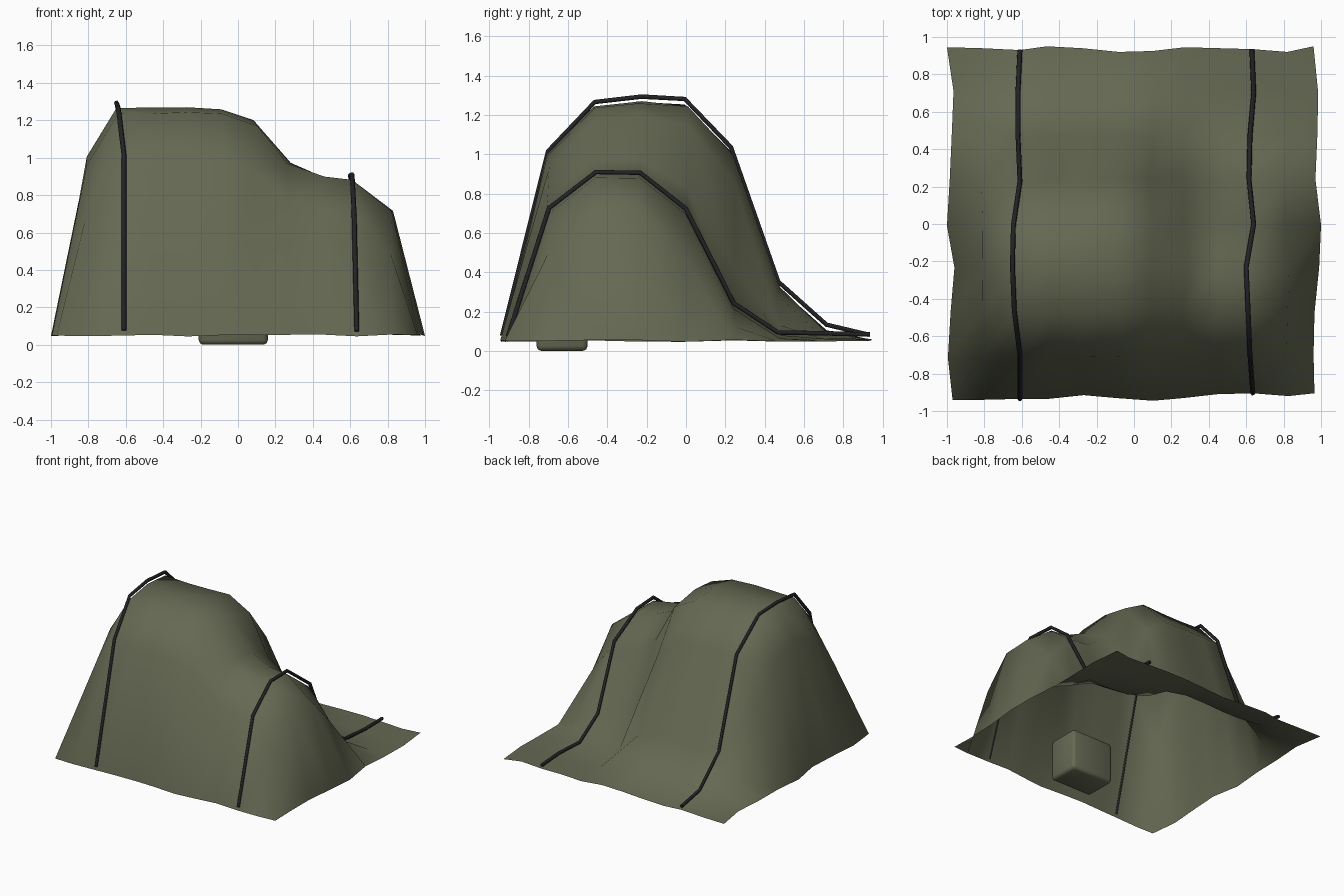
import bpy
import bmesh
import random

random.seed(4)
scene = bpy.context.scene
default_cube = scene.objects.get("Cube")
if default_cube:
    bpy.data.objects.remove(default_cube, do_unlink=True)


def make_material(name, color):
    material = bpy.data.materials.new(name)
    material.use_nodes = True
    material.diffuse_color = color
    shader = material.node_tree.nodes["Principled BSDF"]
    shader.inputs["Base Color"].default_value = color
    shader.inputs["Roughness"].default_value = 0.9
    return material


def add_object(name, data, material):
    obj = bpy.data.objects.new(name, data)
    scene.collection.objects.link(obj)
    data.materials.append(material)
    return obj


olive = make_material("olive canvas", (0.13, 0.14, 0.085, 1))
black = make_material("black strap", (0.016, 0.016, 0.018, 1))

# Canvas profiles from front to back over the tall and the low load
GROUND = 0.05
tall = [0.05, 0.99, 1.24, 1.27, 1.25, 1.01, 0.33, 0.10, 0.06]
low = [0.05, 0.70, 0.88, 0.88, 0.69, 0.21, 0.07, 0.06, 0.06]

# Per column: share of the tall profile, and how far the side droops
tall_share = [1, 1, 1, 1, 1, 0.98, 0.82, 0.25, 0.04, 0, 0, 0]
fullness = [0, 0.78, 1, 1, 1, 1, 1, 1, 1, 1, 0.8, 0]

# Wandering columns: both hems and the two strap lines
wander = {
    0: [-0.97, -0.995, -0.98, -0.96, -1, -0.985, -0.975, -0.965, -1],
    2: [-0.61, -0.61, -0.64, -0.65, -0.645, -0.61, -0.62, -0.62, -0.61],
    9: [0.635, 0.62, 0.61, 0.6, 0.64, 0.615, 0.62, 0.64, 0.63],
    11: [0.965, 0.96, 0.965, 0.99, 1, 0.97, 0.98, 0.985, 0.96],
}
front_hem = [-0.94, -0.94, -0.935, -0.935, -0.915, -0.93,
             -0.945, -0.93, -0.91, -0.905, -0.92, -0.905]
back_hem = [0.945, 0.94, 0.93, 0.95, 0.94, 0.92,
            0.925, 0.945, 0.94, 0.935, 0.92, 0.95]

ROWS, COLUMNS = len(tall), len(fullness)


def canvas_point(column, row):
    x = -1 + 2 * column / (COLUMNS - 1) + random.uniform(-0.012, 0.012)
    y = -0.94 + 1.88 * row / (ROWS - 1) + random.uniform(-0.012, 0.012)
    if column in wander:
        x = wander[column][row]
    if row == 0:
        y = front_hem[column]
    elif row == ROWS - 1:
        y = back_hem[column]
    share = tall_share[column]
    height = tall[row] * share + low[row] * (1 - share)
    # Corners droop more than the middle of a side
    peak = max(tall) * share + max(low) * (1 - share)
    droop = fullness[column] ** (1 + 3.5 * (1 - height / peak))
    z = GROUND + (height - GROUND) * droop + random.uniform(-0.006, 0.006)
    return x, y, z


# Draped canvas cover
bm = bmesh.new()
grid = [[bm.verts.new(canvas_point(c, r)) for r in range(ROWS)]
        for c in range(COLUMNS)]
for c in range(COLUMNS - 1):
    for r in range(ROWS - 1):
        face = bm.faces.new((grid[c][r], grid[c + 1][r],
                             grid[c + 1][r + 1], grid[c][r + 1]))
        face.smooth = True
strap_paths = {
    "strap_right": [v.co.copy() for v in grid[2]],
    "strap_left": [v.co.copy() for v in grid[9]],
}
mesh = bpy.data.meshes.new("canvas_cover")
bm.to_mesh(mesh)
bm.free()
add_object("canvas_cover", mesh, olive)

# Straps laid over the canvas
for name, path in strap_paths.items():
    curve = bpy.data.curves.new(name, "CURVE")
    curve.dimensions = "3D"
    curve.bevel_depth = 0.013
    curve.bevel_resolution = 1
    curve.use_fill_caps = True
    spline = curve.splines.new("POLY")
    spline.points.add(len(path) - 1)
    for point, co in zip(spline.points, path):
        point.co = (co.x, co.y, co.z + 0.028, 1)
    strap = add_object(name, curve, black)
    bpy.ops.object.select_all(action="DESELECT")
    strap.select_set(True)
    bpy.context.view_layer.objects.active = strap
    bpy.ops.object.convert(target="MESH")

# Crate hidden under the front of the canvas
bpy.ops.mesh.primitive_cube_add(size=1, location=(-0.025, -0.63, 0.165))
crate = bpy.context.object
crate.name = "crate"
crate.scale = (0.37, 0.26, 0.33)
bpy.ops.object.transform_apply(location=False, rotation=False, scale=True)
crate.data.materials.append(olive)
bevel = crate.modifiers.new("soft edges", "BEVEL")
bevel.width = 0.025
bevel.segments = 2
bpy.ops.object.shade_smooth()
